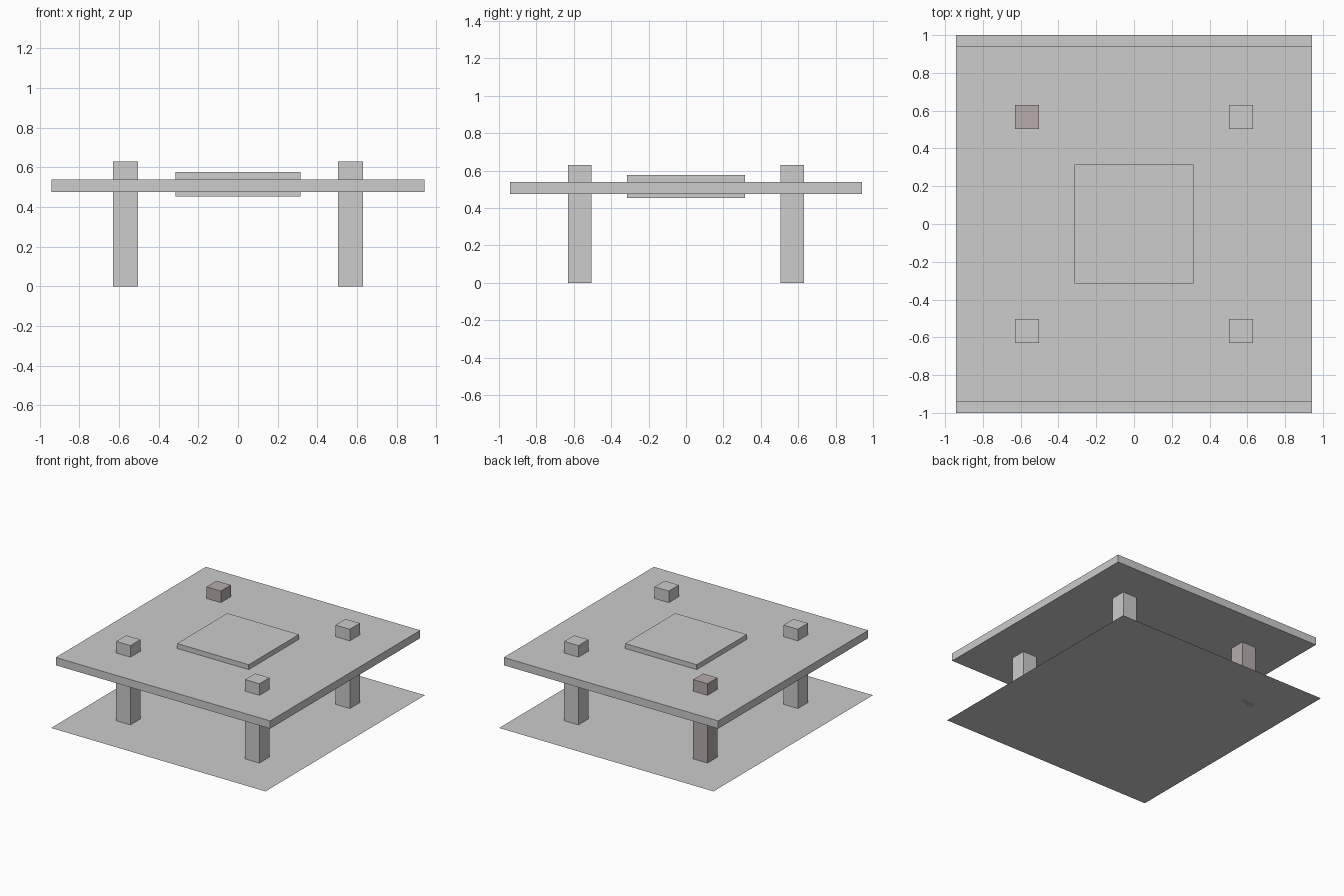
import bpy

cube = bpy.data.objects.get("Cube")
if cube:
    bpy.data.objects.remove(cube, do_unlink=True)


def make_material(name, rgb):
    mat = bpy.data.materials.new(name)
    mat.use_nodes = True
    color = (*rgb, 1.0)
    mat.diffuse_color = color
    mat.node_tree.nodes["Principled BSDF"].inputs["Base Color"].default_value = color
    return mat


def add_box(name, center, half, z_low, z_high, mat):
    """Square box given by its plan centre, half width and height range."""
    bpy.ops.mesh.primitive_cube_add(size=2)
    obj = bpy.context.object
    obj.name = name
    for v in obj.data.vertices:
        v.co.x = center[0] + v.co.x * half
        v.co.y = center[1] + v.co.y * half
        v.co.z = z_high if v.co.z > 0 else z_low
    obj.data.materials.append(mat)
    return obj


grey = make_material("light grey", (0.604, 0.604, 0.604))
rosy = make_material("rosy grey", (0.47, 0.41, 0.41))

TOP_HALF = 0.942

# Flat ground sheet, slightly deeper than the table top
bpy.ops.mesh.primitive_plane_add(size=2)
sheet = bpy.context.object
sheet.name = "ground_sheet"
for v in sheet.data.vertices:
    v.co.x *= TOP_HALF
sheet.data.materials.append(grey)

# Table top and the raised slab through its middle
add_box("table_top", (0, 0), TOP_HALF, 0.476, 0.538, grey)
add_box("centre_slab", (0, 0), 0.315, 0.453, 0.577, grey)

# Four legs passing through the top; the back right one is tinted
for y, depth in ((-1, "front"), (1, "back")):
    for x, side in ((-1, "right"), (1, "left")):
        mat = rosy if (depth, side) == ("back", "right") else grey
        add_box(f"{depth}_{side}_leg", (x * 0.567, y * 0.567), 0.063, 0, 0.63, mat)
